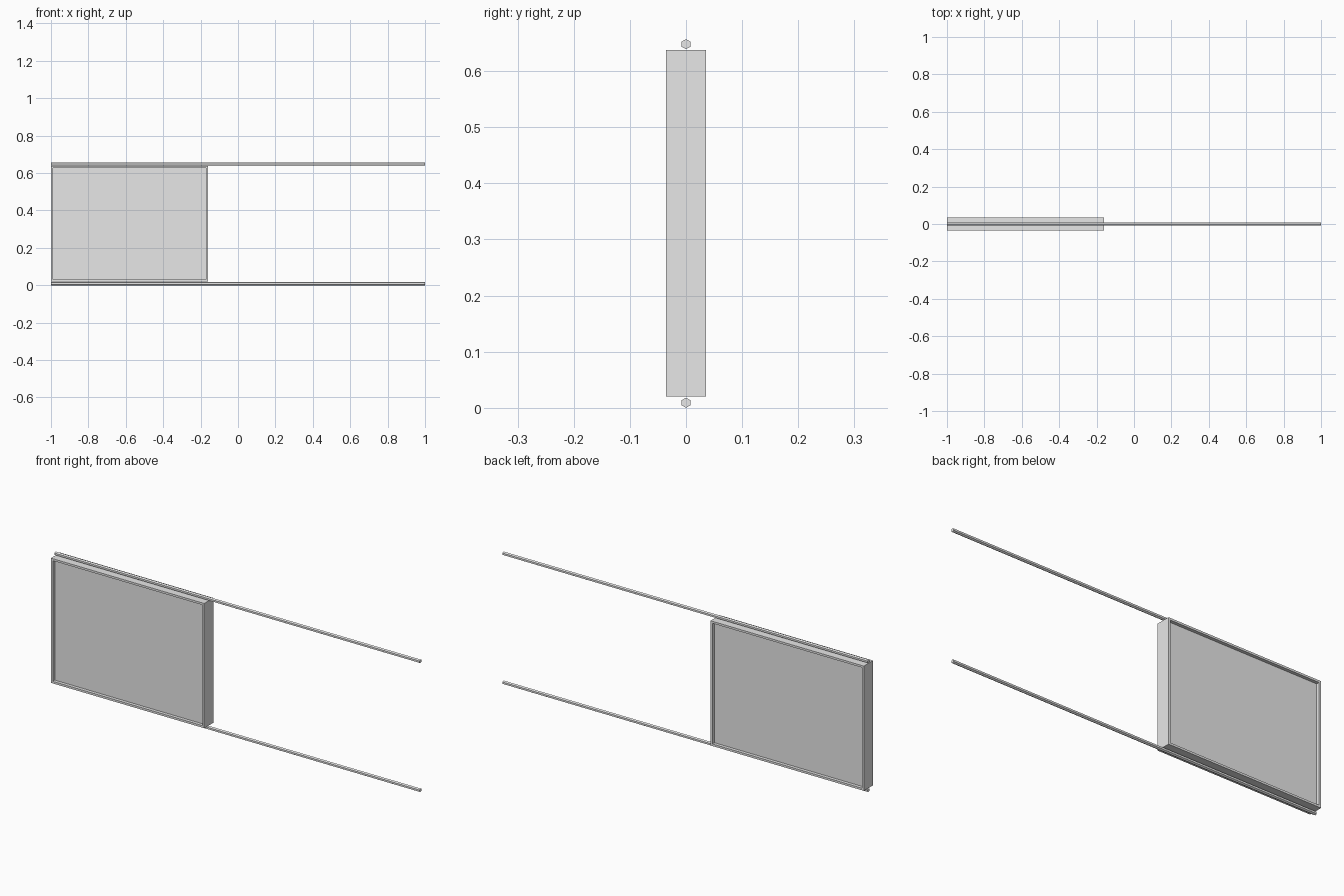
import bpy, bmesh, math

cube = bpy.data.objects.get("Cube")
if cube:
    bpy.data.objects.remove(cube, do_unlink=True)

# Single light grey for everything
grey = bpy.data.materials.new("light_grey")
grey.use_nodes = True
colour = (0.8, 0.8, 0.8, 1)
grey.diffuse_color = colour
grey.node_tree.nodes["Principled BSDF"].inputs["Base Color"].default_value = colour


def finish(name, bm):
    mesh = bpy.data.meshes.new(name)
    bm.to_mesh(mesh)
    bm.free()
    mesh.materials.append(grey)
    obj = bpy.data.objects.new(name, mesh)
    bpy.context.collection.objects.link(obj)
    return obj


# Sliding panel: a slab with a shallow recess on the front and back
x0, x1, z0, z1 = -1.0, -0.16, 0.02, 0.638
half_depth, border, recess = 0.036, 0.0145, 0.016
bm = bmesh.new()
bmesh.ops.create_cube(bm, size=1)
bmesh.ops.scale(bm, vec=(x1 - x0, 2 * half_depth, z1 - z0), verts=bm.verts)
bmesh.ops.translate(bm, vec=((x0 + x1) / 2, 0, (z0 + z1) / 2), verts=bm.verts)
bm.normal_update()
for face in [f for f in bm.faces if abs(f.normal.y) > 0.9]:
    inward = -face.normal.copy()
    bmesh.ops.inset_region(bm, faces=[face], thickness=border)
    inner = bmesh.ops.extrude_discrete_faces(bm, faces=[face])["faces"][0]
    bmesh.ops.translate(bm, vec=inward * recess, verts=inner.verts)
finish("sliding_panel", bm)

# Hexagonal guide rails below and above the panel
radius = 0.009
for name, z in (("lower_rail", radius), ("upper_rail", 0.648)):
    bm = bmesh.new()
    bmesh.ops.create_cone(bm, cap_ends=True, segments=6,
                          radius1=radius, radius2=radius, depth=2)
    rail = finish(name, bm)
    rail.rotation_euler = (0, math.pi / 2, 0)
    rail.location.z = z
    # Keep a corner of the hexagon pointing straight up
    top = max((rail.data.vertices), key=lambda v: abs(v.co.x))
    if abs(top.co.x) < radius * 0.95:
        for v in rail.data.vertices:
            v.co.x, v.co.y = -v.co.y, v.co.x
